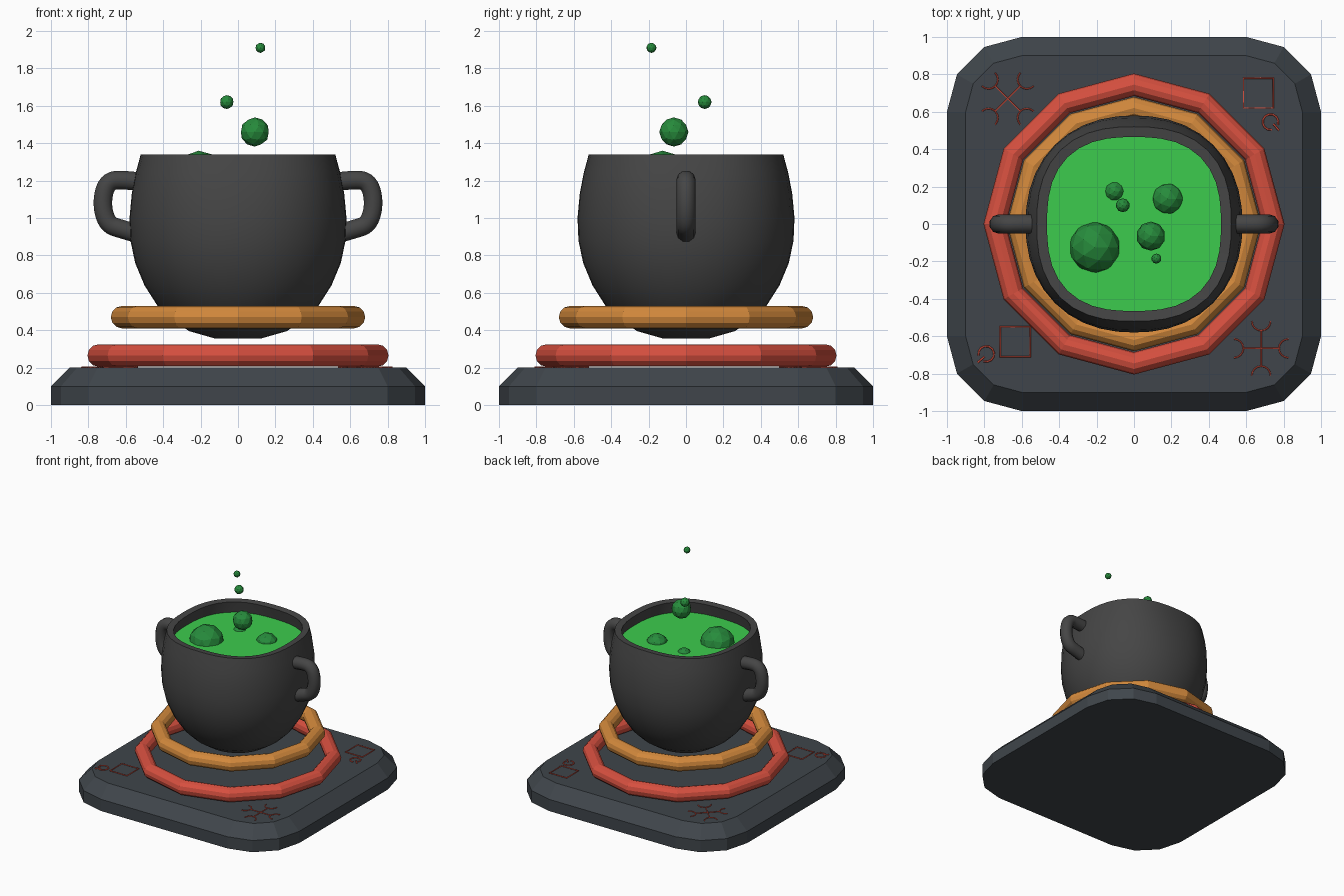
import bpy, bmesh, math
from math import sin, cos, pi, radians

if "Cube" in bpy.data.objects:
    bpy.data.objects.remove(bpy.data.objects["Cube"])


def material(name, rgb):
    m = bpy.data.materials.new(name)
    m.diffuse_color = (*rgb, 1)
    m.use_nodes = True
    m.node_tree.nodes["Principled BSDF"].inputs["Base Color"].default_value = m.diffuse_color
    return m


STONE = material("stone", (0.05, 0.06, 0.07))
IRON = material("iron", (0.06, 0.06, 0.06))
RED = material("red", (0.68, 0.08, 0.05))
ORANGE = material("orange", (0.65, 0.25, 0.045))
LIQUID = material("liquid", (0.045, 0.6, 0.075))
BUBBLE = material("bubble", (0.02, 0.26, 0.045))


def loft(name, rings, mat, smooth=False):
    """Skin a stack of equal-length vertex rings and cap both ends."""
    bm = bmesh.new()
    loops = [[bm.verts.new(p) for p in ring] for ring in rings]
    n = len(loops[0])
    for a, b in zip(loops, loops[1:]):
        for i in range(n):
            j = (i + 1) % n
            bm.faces.new((a[i], a[j], b[j], b[i]))
    bm.faces.new(loops[0][::-1])
    bm.faces.new(loops[-1])
    mesh = bpy.data.meshes.new(name)
    bm.to_mesh(mesh)
    bm.free()
    obj = bpy.data.objects.new(name, mesh)
    bpy.context.collection.objects.link(obj)
    mesh.materials.append(mat)
    if smooth:
        smooth_by_angle(obj)
    return obj


def smooth_by_angle(obj):
    bpy.ops.object.select_all(action='DESELECT')
    obj.select_set(True)
    bpy.context.view_layer.objects.active = obj
    bpy.ops.object.shade_smooth_by_angle(angle=radians(40))


def rounded_square(r, z):
    """Square with corners of radius r, three segments each."""
    pts = []
    for q, (sx, sy) in enumerate([(1, 1), (-1, 1), (-1, -1), (1, -1)]):
        for k in range(4):
            a = q * pi / 2 + k * pi / 6
            pts.append((0.6 * sx + r * cos(a), 0.6 * sy + r * sin(a), z))
    return pts


def squircle(r, z, n, count=40):
    """Circle pushed out towards a square as n rises above 2."""
    pts = []
    for i in range(count):
        a = 2 * pi * i / count
        k = r / (abs(cos(a)) ** n + abs(sin(a)) ** n) ** (1 / n)
        pts.append((k * cos(a), k * sin(a), z))
    return pts


def tube(name, paths, radius, mat, kind='POLY', res=1):
    """Round wire along one or more (points, closed) paths, made into a mesh."""
    cu = bpy.data.curves.new(name, 'CURVE')
    cu.dimensions = '3D'
    cu.bevel_depth = radius
    cu.bevel_resolution = res
    cu.use_fill_caps = True
    cu.resolution_u = 5
    for pts, closed in paths:
        sp = cu.splines.new(kind)
        sp.points.add(len(pts) - 1)
        for p, co in zip(sp.points, pts):
            p.co = (*co, 1)
        sp.use_cyclic_u = closed
        if kind == 'NURBS':
            sp.order_u = 3
            sp.use_endpoint_u = True
    obj = bpy.data.objects.new(name, cu)
    bpy.context.collection.objects.link(obj)
    cu.materials.append(mat)
    bpy.ops.object.select_all(action='DESELECT')
    obj.select_set(True)
    bpy.context.view_layer.objects.active = obj
    bpy.ops.object.convert(target='MESH')
    return bpy.context.view_layer.objects.active


# Chamfered stone base
loft("base", [rounded_square(0.4, 0), rounded_square(0.4, 0.1),
              rounded_square(0.3, 0.2)], STONE)

# Twelve-sided heat rings
for name, major, z, mat in [("lower_ring", 0.745, 0.265, RED),
                            ("upper_ring", 0.62, 0.47, ORANGE)]:
    bpy.ops.mesh.primitive_torus_add(major_segments=12, minor_segments=12,
                                     major_radius=major, minor_radius=0.06,
                                     location=(0, 0, z))
    bpy.context.object.name = name
    bpy.context.object.data.materials.append(mat)

# Pot: outer wall, rim, then inner wall as (radius, height, squareness)
profile = [(0.12, 0.355, 2), (0.26, 0.395, 2), (0.36, 0.46, 2),
           (0.43, 0.53, 2.05), (0.50, 0.64, 2.1), (0.55, 0.76, 2.12),
           (0.575, 0.88, 2.15), (0.58, 1.0, 2.2), (0.568, 1.13, 2.3),
           (0.547, 1.24, 2.4), (0.52, 1.34, 2.5),
           (0.465, 1.335, 2.6), (0.485, 1.24, 2.5), (0.51, 1.1, 2.3),
           (0.51, 0.9, 2.2), (0.43, 0.64, 2.1), (0.2, 0.45, 2)]
loft("pot", [squircle(*p) for p in profile], IRON, smooth=True)

# Liquid surface
loft("liquid", [squircle(0.485, 1.2, 2.5), squircle(0.485, 1.24, 2.5)], LIQUID)

# Side handles
arc = [(0.50, 1.19), (0.60, 1.205), (0.70, 1.20), (0.73, 1.08),
       (0.70, 0.965), (0.62, 0.94), (0.52, 0.91)]
for side, s in (("right", 1), ("left", -1)):
    h = tube(side + "_handle", [([(s * x, 0, z) for x, z in arc], False)],
             0.052, IRON, 'NURBS', res=3)
    smooth_by_angle(h)

# Bubbles in the liquid and rising drops
for i, (x, y, z, r) in enumerate([
        (-0.21, -0.125, 1.22, 0.14), (0.18, 0.135, 1.21, 0.088),
        (-0.105, 0.175, 1.215, 0.055), (0.09, -0.065, 1.46, 0.078),
        (-0.06, 0.10, 1.62, 0.037), (0.12, -0.185, 1.91, 0.027)]):
    bpy.ops.mesh.primitive_ico_sphere_add(subdivisions=2, radius=r,
                                          location=(x, y, z))
    bpy.context.object.name = f"bubble_{i + 1}"
    bpy.context.object.data.materials.append(BUBBLE)

# Engraved corner marks
Z = 0.202


def forked_cross(cx, cy, turn, arm=0.095, r=0.05):
    paths = []
    for q in range(4):
        a = turn + q * pi / 2
        paths.append(([(cx, cy, Z), (cx + arm * cos(a), cy + arm * sin(a), Z)], False))
        mx, my = cx + (arm + r) * cos(a), cy + (arm + r) * sin(a)
        paths.append(([(mx + r * cos(a + pi / 2 + k * pi / 8),
                        my + r * sin(a + pi / 2 + k * pi / 8), Z)
                       for k in range(9)], False))
    return paths


def square_and_hook(cx, cy, turn):
    def place(x, y):
        return (cx + x * cos(turn) - y * sin(turn),
                cy + x * sin(turn) + y * cos(turn), Z)
    square = [place(0.08 * x, 0.08 * y) for x, y in [(-1, -1), (1, -1), (1, 1), (-1, 1)]]
    hook = [place(0.065 + 0.042 * cos(radians(a)), -0.155 + 0.042 * sin(radians(a)))
            for a in range(-20, 281, 30)]
    tail = [place(0.08, -0.165), place(0.11, -0.2)]
    return [(square, True), (hook, False), (tail, False)]


tube("cross_mark_back", forked_cross(-0.675, 0.67, pi / 4), 0.004, RED)
tube("cross_mark_front", forked_cross(0.68, -0.665, 0), 0.004, RED)
tube("square_mark_back", square_and_hook(0.665, 0.70, 0), 0.005, RED)
tube("square_mark_front", square_and_hook(-0.635, -0.63, -pi / 2), 0.005, RED)
